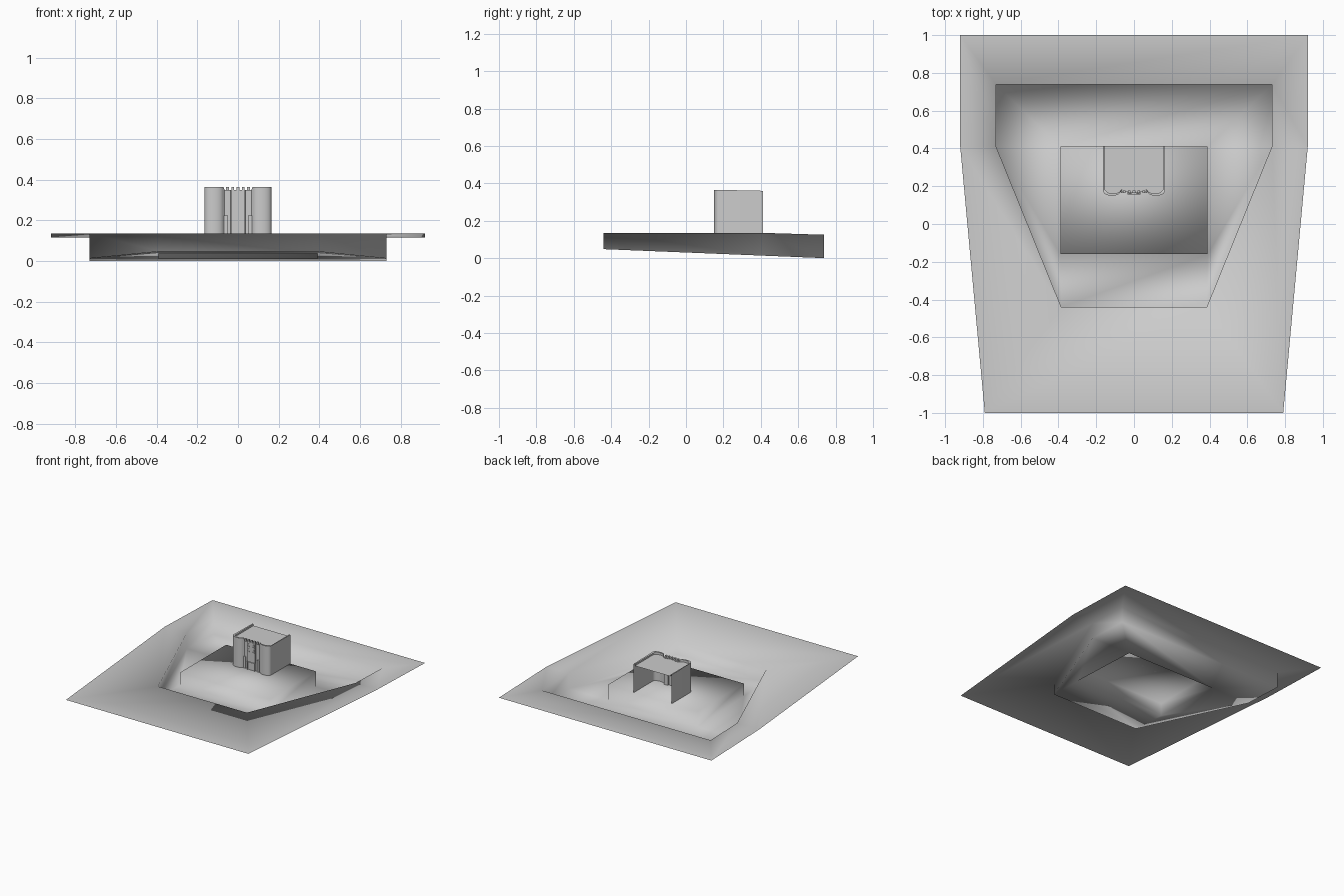
import bpy, bmesh, math
from mathutils import Vector

if "Cube" in bpy.data.objects:
    bpy.data.objects.remove(bpy.data.objects["Cube"])

grey = bpy.data.materials.new("stone_grey")
grey.diffuse_color = (0.6, 0.6, 0.6, 1)
grey.use_nodes = True
grey.node_tree.nodes["Principled BSDF"].inputs["Base Color"].default_value = grey.diffuse_color

G = 0.135                      # ground level


def make(name, bm, smooth=None):
    me = bpy.data.meshes.new(name)
    bm.to_mesh(me)
    bm.free()
    me.materials.append(grey)
    ob = bpy.data.objects.new(name, me)
    bpy.context.collection.objects.link(ob)
    if smooth:
        bpy.context.view_layer.objects.active = ob
        ob.select_set(True)
        if smooth >= 180:
            bpy.ops.object.shade_smooth()
        else:
            bpy.ops.object.shade_smooth_by_angle(angle=math.radians(smooth))
        ob.select_set(False)
    return ob


def box(name, x0, x1, y0, y1, z0, z1):
    bm = bmesh.new()
    bmesh.ops.create_cube(bm, size=1)
    for v in bm.verts:
        v.co = Vector((x0 if v.co.x < 0 else x1, y0 if v.co.y < 0 else y1,
                       z0 if v.co.z < 0 else z1))
    return make(name, bm)


def top_z(y):                  # ground falls away gently behind
    return G - max(0, y - 0.41) * 0.03


def floor_z(y):                # ditch floor slopes down to the back
    return 0.048 - (y + 0.44) * 0.0407


def mirror_loop(half):         # right half, front to back -> closed loop
    return half + [(-x, y) for x, y in reversed(half)]


# Ground, ditch and mound as one smooth surface
bm = bmesh.new()


def ring(pts, zf):
    return [bm.verts.new((x, y, zf(y))) for x, y in pts]


def bridge(a, b):
    for i in range(len(a)):
        j = (i + 1) % len(a)
        bm.faces.new((a[i], a[j], b[j], b[i]))


pit = mirror_loop([(0.385, -0.44), (0.73, 0.41), (0.73, 0.738)])
mound = mirror_loop([(0.39, -0.16), (0.39, 0.41)])
outer = ring(mirror_loop([(0.79, -1), (0.92, 0.41), (0.92, 1)]), top_z)
rim = ring(pit, top_z)
low = ring(pit, floor_z)
foot = ring(mound, floor_z)
crown = ring(mound, lambda y: G)
bridge(outer, rim)
bridge(rim, low)
bridge(foot, crown)
bm.faces.new(crown)
for loop in ((low[0], low[1], foot[1], foot[0]), (low[1], low[2], foot[1]),
             (low[2], low[3], foot[2], foot[1]), (low[3], low[4], foot[2]),
             (low[4], low[5], foot[3], foot[2]), (low[5], low[0], foot[0], foot[3])):
    bm.faces.new(loop)
make("ground_with_ditch_and_mound", bm, 180)

# Keep: open-backed outer skin, rounded front towers, low parapet and roof
tower = [(0.117 + 0.047 * math.sin(math.radians(a)),
          0.176 - 0.027 * math.cos(math.radians(a))) for a in range(-75, 91, 15)]
half = [(0.034, 0.163), (0.036, 0.173), (0.066, 0.173)] + tower + [(0.164, 0.412)]
plan = [(-x, y) for x, y in reversed(half)] + half
bm = bmesh.new()


def row(pts, zf):
    return [bm.verts.new((x, y, zf(x, y))) for x, y in pts]


def rim_z(x, y):
    if abs(x) < 0.07:
        return 0.35
    return 0.365 if y < 0.18 else 0.36


inner_plan = [(x * 0.94, min(y + 0.012, 0.412)) for x, y in plan]
rows = [row(plan, lambda x, y: G), row(plan, rim_z),
        row(inner_plan, rim_z), row(inner_plan, lambda x, y: 0.347)]
for a, b in zip(rows, rows[1:]):
    for i in range(len(a) - 1):
        bm.faces.new((a[i], a[i + 1], b[i + 1], b[i]))
bm.faces.new(rows[-1])
make("keep_walls_and_roof", bm, 35)

# Battlements above the gate front
for i in range(5):
    x = (i - 2) * 0.026
    box("merlon", x - 0.007, x + 0.007, 0.163, 0.178, 0.347, 0.365)

# Door frame, windows and stepped buttresses
for s in (-1, 1):
    a, b = sorted((s * 0.028, s * 0.034))
    box("door_jamb", a, b, 0.157, 0.164, G, 0.196)
    a, b = sorted((s * 0.05, s * 0.068))
    box("buttress", a, b, 0.164, 0.175, G, 0.225)
    for z in (0.28, 0.318):
        a, b = sorted((s * 0.014, s * 0.03))
        box("window_sill", a, b, 0.158, 0.164, z - 0.004, z)
        box("window_plate", a + 0.003, b - 0.003, 0.160, 0.164, z, z + 0.018)
box("door_lintel", -0.034, 0.034, 0.157, 0.164, 0.19, 0.196)
